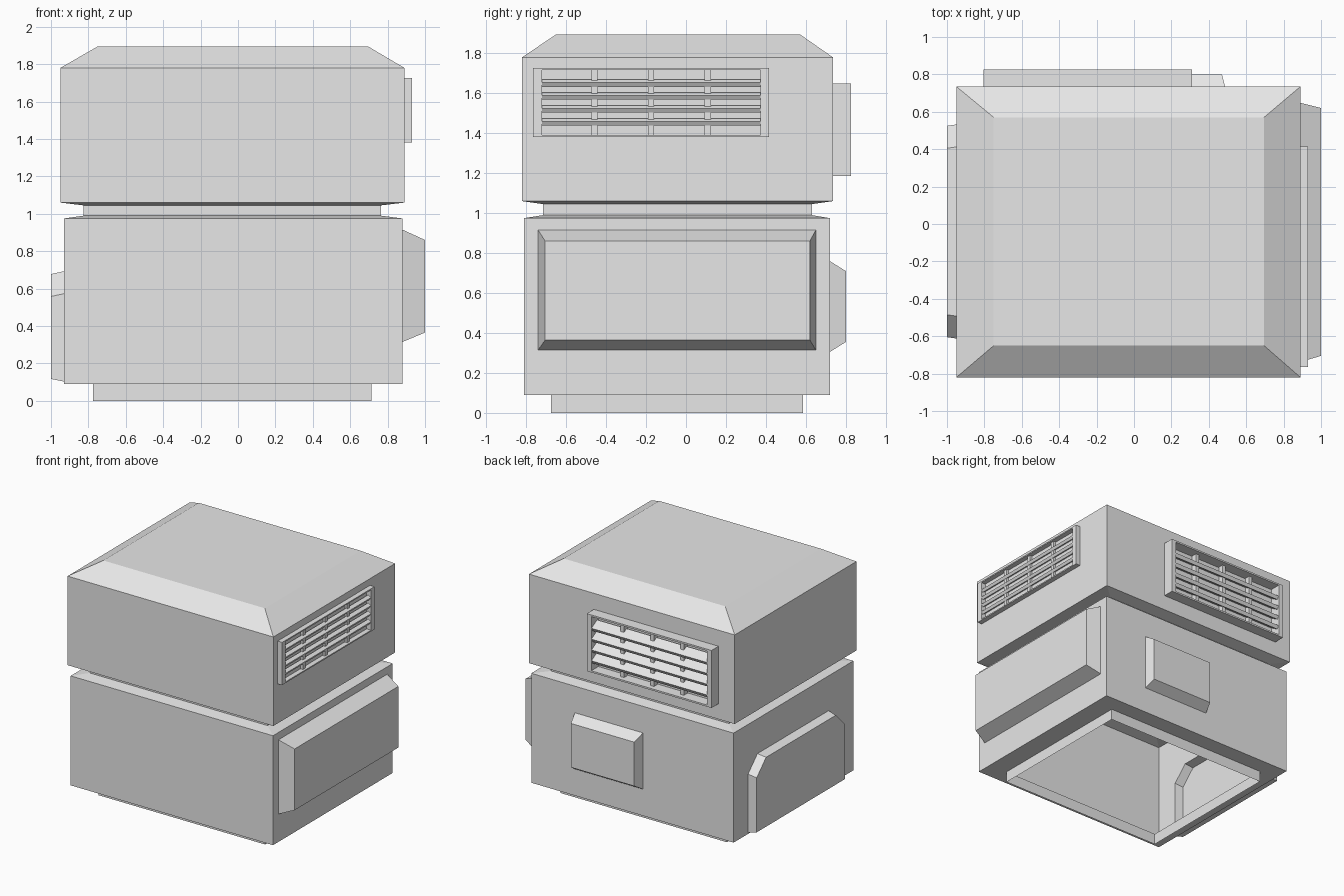
import bpy, bmesh
from math import radians, sin, cos
from mathutils import Matrix, Vector

cube = bpy.data.objects.get("Cube")
if cube:
    bpy.data.objects.remove(cube, do_unlink=True)

grey = bpy.data.materials.new("plain_grey")
grey.use_nodes = True
grey.diffuse_color = (0.8, 0.8, 0.8, 1)
grey.node_tree.nodes["Principled BSDF"].inputs["Base Color"].default_value = (0.8, 0.8, 0.8, 1)


def finish(name, bm):
    bmesh.ops.recalc_face_normals(bm, faces=bm.faces[:])
    mesh = bpy.data.meshes.new(name)
    bm.to_mesh(mesh)
    bm.free()
    mesh.materials.append(grey)
    obj = bpy.data.objects.new(name, mesh)
    bpy.context.collection.objects.link(obj)
    return obj


def loft(name, rings):
    """Closed solid through a list of rings with equal point counts."""
    bm = bmesh.new()
    loops = [[bm.verts.new(p) for p in ring] for ring in rings]
    n = len(loops[0])
    for a, b in zip(loops, loops[1:]):
        for i in range(n):
            j = (i + 1) % n
            bm.faces.new((a[i], a[j], b[j], b[i]))
    bm.faces.new(loops[0][::-1])
    bm.faces.new(loops[-1])
    return finish(name, bm)


def rect(u0, u1, v0, v1):
    return [(u0, v0), (u1, v0), (u1, v1), (u0, v1)]


def arch(u0, u1, v0, v1, c=0.12):
    return [(u0, v0), (u1, v0), (u1, v1 - c), (u1 - c, v1), (u0 + c, v1), (u0, v1 - c)]


def panel(name, base, face, wall, out, place):
    """Raised panel whose back end sits just inside the wall."""
    inside = wall - 0.03 * (1 if out > wall else -1)
    return loft(name, [[place(u, v, d) for u, v in outline]
                       for outline, d in ((base, inside), (base, wall), (face, out))])


# Housing: stacked rectangular sections
foot = rect(-0.775, 0.715, -0.675, 0.585)
lower = rect(-0.93, 0.88, -0.81, 0.72)
neck = rect(-0.825, 0.765, -0.715, 0.63)
upper = rect(-0.95, 0.89, -0.82, 0.735)
roof = rect(-0.75, 0.695, -0.65, 0.57)
sections = [(foot, 0), (foot, 0.09), (lower, 0.09), (lower, 0.975), (neck, 0.99),
            (neck, 1.045), (upper, 1.06), (upper, 1.78), (roof, 1.895)]
housing = loft("housing", [[(x, y, z) for x, y in s] for s, z in sections])


# Raised panels merged into the lower housing
def on_side(u, v, d):
    return (d, u, v)


def on_back(u, v, d):
    return (u, d, v)


panels = [
    panel("left_panel", rect(-0.74, 0.65, 0.315, 0.915),
          rect(-0.705, 0.62, 0.365, 0.86), 0.88, 1.0, on_side),
    panel("right_panel", arch(-0.615, 0.535, 0.103, 0.693),
          arch(-0.605, 0.525, 0.117, 0.678), -0.93, -1.0, on_side),
    panel("back_panel", rect(-0.12, 0.49, 0.305, 0.76),
          rect(-0.095, 0.47, 0.355, 0.71), 0.72, 0.80, on_back),
]
bpy.context.view_layer.objects.active = housing
for p in panels:
    mod = housing.modifiers.new(p.name, 'BOOLEAN')
    mod.operation = 'UNION'
    mod.solver = 'EXACT'
    mod.object = p
    bpy.ops.object.modifier_apply(modifier=mod.name)
    bpy.data.objects.remove(p, do_unlink=True)

# Open underside
bm = bmesh.new()
bm.from_mesh(housing.data)
floor = [f for f in bm.faces if f.calc_center_median().z < 0.001]
bmesh.ops.delete(bm, geom=floor, context='FACES')
bm.to_mesh(housing.data)
bm.free()


def add_box(bm, center, size, tilt=0.0):
    m = (Matrix.Translation(center) @ Matrix.Rotation(tilt, 4, 'X')
         @ Matrix.Diagonal(Vector((*size, 1))))
    bmesh.ops.create_cube(bm, size=1, matrix=m)


def vent(name, location, turn, width, height, depth, side, lip, thick):
    """Louvred vent facing local +y, with its back on the wall."""
    tilt = radians(30)
    parts = {"frame": bmesh.new(), "slats": bmesh.new(), "bars": bmesh.new()}
    for s in (-1, 1):
        add_box(parts["frame"], (s * (width - side) / 2, depth / 2, 0), (side, depth, height))
        add_box(parts["frame"], (0, depth / 2, s * (height - lip) / 2),
                (width - 2 * side, depth, lip))
    reach = (depth * 0.96 - thick * sin(tilt)) / cos(tilt)
    pitch = (height - 2 * lip) / 5
    for i in range(4):
        add_box(parts["slats"], (0, depth / 2, (i - 1.5) * pitch),
                (width - 2 * side, reach, thick), -tilt)
    for s in (-1, 0, 1):
        add_box(parts["bars"], (s * width * 0.24, depth * 0.3, 0),
                (width * 0.027, depth * 0.5, height - 2 * lip))
    for part, bm in parts.items():
        obj = finish(name + "_" + part, bm)
        obj.location = location
        obj.rotation_euler.z = turn


# Louvred vents on the upper housing
vent("left_vent", (0.89, -0.175, 1.553), radians(-90), 1.18, 0.345, 0.04, 0.043, 0.01, 0.024)
vent("back_vent", (-0.2475, 0.735, 1.4175), 0, 1.115, 0.465, 0.09, 0.041, 0.0135, 0.03)
